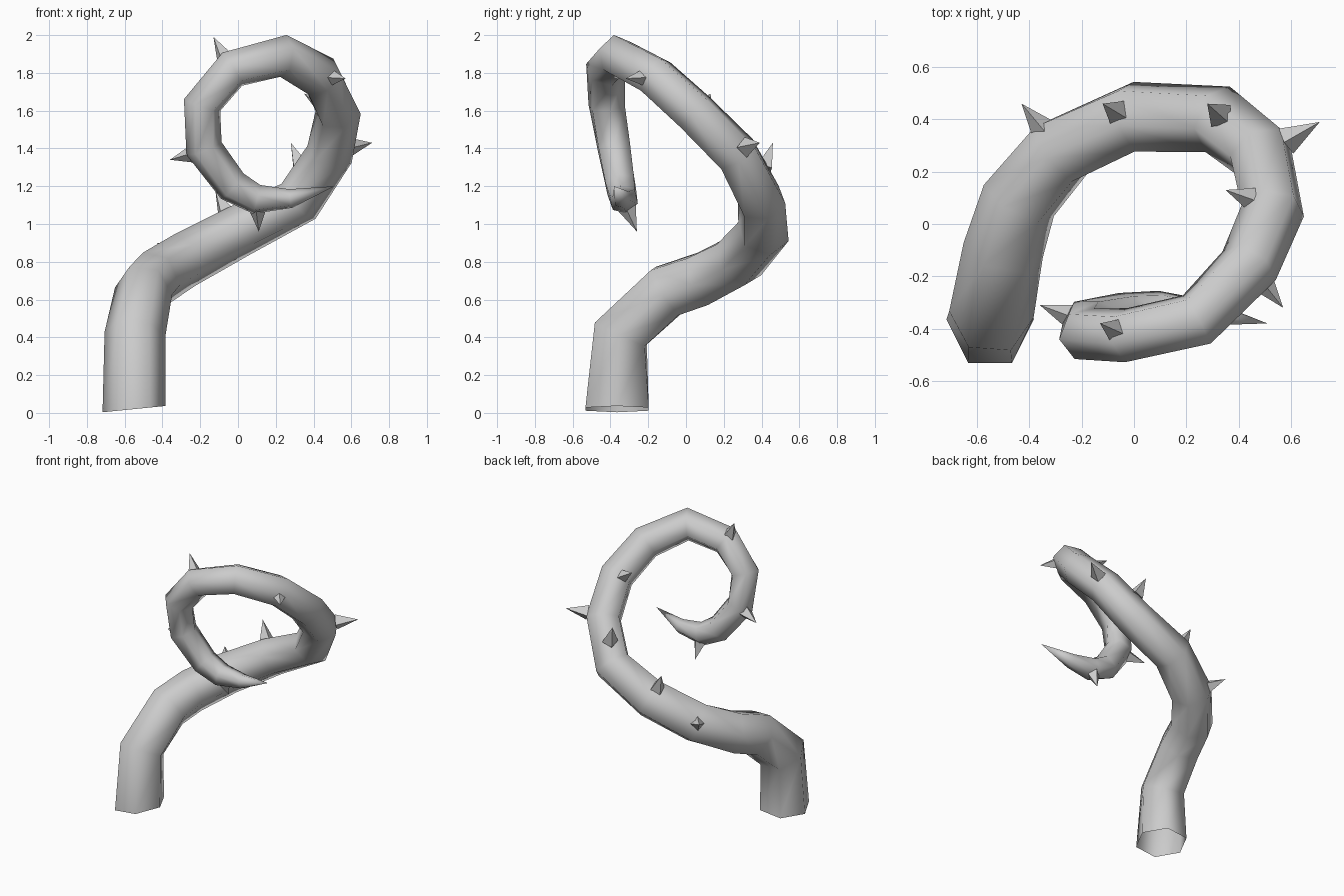
import bpy, bmesh, math
from mathutils import Vector

cube = bpy.data.objects.get("Cube")
if cube:
    bpy.data.objects.remove(cube)

grey = bpy.data.materials.new("plain grey")
grey.use_nodes = True
COLOUR = (0.6, 0.6, 0.6, 1)
grey.diffuse_color = COLOUR
grey.node_tree.nodes["Principled BSDF"].inputs["Base Color"].default_value = COLOUR


def finish(bm, name):
    mesh = bpy.data.meshes.new(name)
    bm.to_mesh(mesh)
    bm.free()
    mesh.materials.append(grey)
    obj = bpy.data.objects.new(name, mesh)
    bpy.context.collection.objects.link(obj)
    return obj


# Centre line of the tendril with its radius: x, y, z, r
PATH = [(-.55, -.365, .02, .168), (-.545, -.345, .42, .162), (-.5, -.1, .645, .155),
        (-.44, .09, .71, .15), (-.28, .28, .81, .145), (0, .41, .96, .138),
        (.32, .4, 1.12, .13), (.485, .27, 1.37, .122), (.53, .05, 1.59, .118),
        (.44, -.16, 1.78, .114), (.24, -.365, 1.89, .11), (-.03, -.425, 1.82, .104),
        (-.19, -.42, 1.63, .1), (-.18, -.38, 1.4, .096), (-.03, -.345, 1.2, .088),
        (.1, -.33, 1.13, .078), (.28, -.34, 1.135, .05)]
TIP = Vector((.51, -.38, 1.2))
SIDES = 6

# Tendril: six-sided rings carried along the path without twisting
bm = bmesh.new()
points = [Vector(p[:3]) for p in PATH] + [TIP]
side = Vector((1, 0, 0))
rings = []
for i, (x, y, z, radius) in enumerate(PATH):
    ahead = (points[i + 1] - points[i]).normalized()
    behind = (points[i] - points[i - 1]).normalized() if i else Vector((.1, 0, -1)) * -1
    along = (ahead + behind).normalized() if i else behind.normalized()
    side = (side - along * side.dot(along)).normalized()
    up = along.cross(side) * (1.15 if i == 0 else 1.04)
    ring = []
    for k in range(SIDES):
        a = math.tau * k / SIDES
        ring.append(bm.verts.new(points[i] + (side * math.cos(a) + up * math.sin(a)) * radius))
    rings.append(ring)
for a, b in zip(rings, rings[1:]):
    for k in range(SIDES):
        n = (k + 1) % SIDES
        bm.faces.new((a[k], a[n], b[n], b[k]))
point = bm.verts.new(TIP)
for k in range(SIDES):
    bm.faces.new((rings[-1][k], rings[-1][(k + 1) % SIDES], point))
for face in bm.faces:
    face.smooth = True
finish(bm, "tendril")

# Thorns: tip and the spot on the centre line each one grows from
THORNS = [((-.13, -.38, 1.99), (-.04, -.42, 1.82)), ((.57, -.32, 1.77), (.45, -.17, 1.78)),
          ((.71, .39, 1.43), (.5, .27, 1.39)), ((.28, .46, 1.43), (.37, .38, 1.2)),
          ((.35, .13, 1.69), (.52, .07, 1.58)), ((-.36, -.31, 1.34), (-.17, -.38, 1.39)),
          ((.11, -.26, .96), (.1, -.33, 1.13)), ((-.43, .46, .9), (-.28, .28, .81)),
          ((-.12, .46, 1.18), (-.02, .4, .96))]
for number, (tip, root) in enumerate(THORNS, 1):
    tip, root = Vector(tip), Vector(root)
    out = (tip - root).normalized()
    bm = bmesh.new()
    bmesh.ops.create_cone(bm, cap_ends=True, segments=4, radius1=.055, radius2=0, depth=.15)
    thorn = finish(bm, f"thorn_{number}")
    thorn.rotation_euler = out.to_track_quat('Z', 'Y').to_euler()
    thorn.location = tip - out * .075
